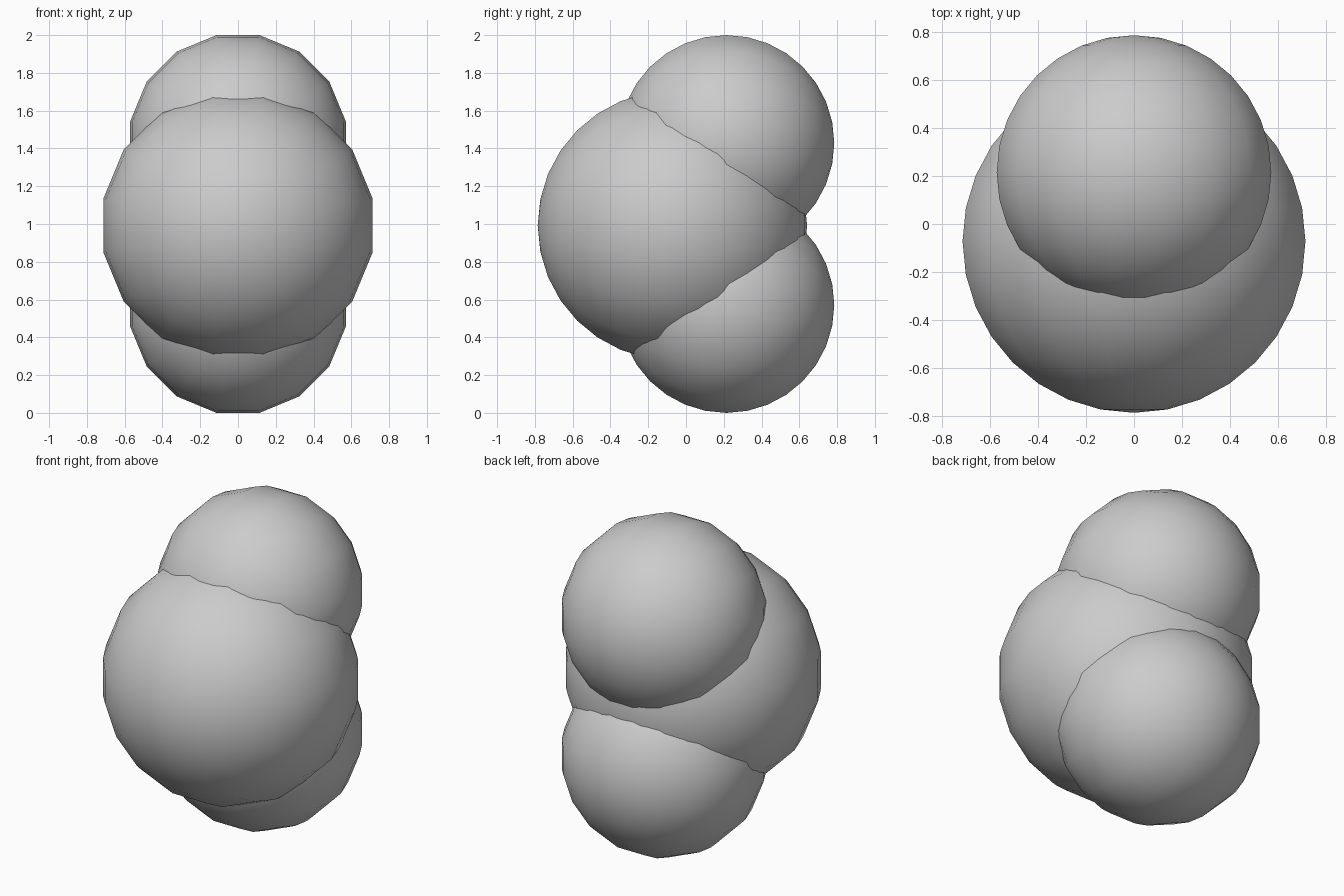
import bpy
from math import pi, cos
from mathutils import Matrix

cube = bpy.data.objects.get("Cube")
if cube:
    bpy.data.objects.remove(cube, do_unlink=True)

SIDES = 16

grey = bpy.data.materials.new("plain_grey")
grey.use_nodes = True
grey.diffuse_color = (0.6, 0.6, 0.6, 1)
grey.node_tree.nodes["Principled BSDF"].inputs["Base Color"].default_value = (0.6, 0.6, 0.6, 1)


def ball(name, y, z, radius):
    """Smooth ball with its poles along y and flat sides facing x and z."""
    bpy.ops.mesh.primitive_uv_sphere_add(segments=SIDES, ring_count=SIDES, radius=radius)
    obj = bpy.context.object
    obj.name = name
    # Half-step turn, and widen so the flats (not the corners) touch the radius
    widen = 1 / cos(pi / SIDES)
    obj.data.transform(Matrix.Rotation(pi / 2, 4, "X")
                       @ Matrix.Diagonal((widen, widen, 1, 1))
                       @ Matrix.Rotation(pi / SIDES, 4, "Z"))
    obj.location = (0, y, z)
    obj.data.materials.append(grey)
    bpy.ops.object.shade_smooth()
    return obj


# Large centre ball with two smaller balls behind it
ball("large_ball", -0.072, 0.992, 0.713)
for name, z in (("upper_small_ball", 1.429), ("lower_small_ball", 0.571)):
    ball(name, 0.214, z, 0.571)
